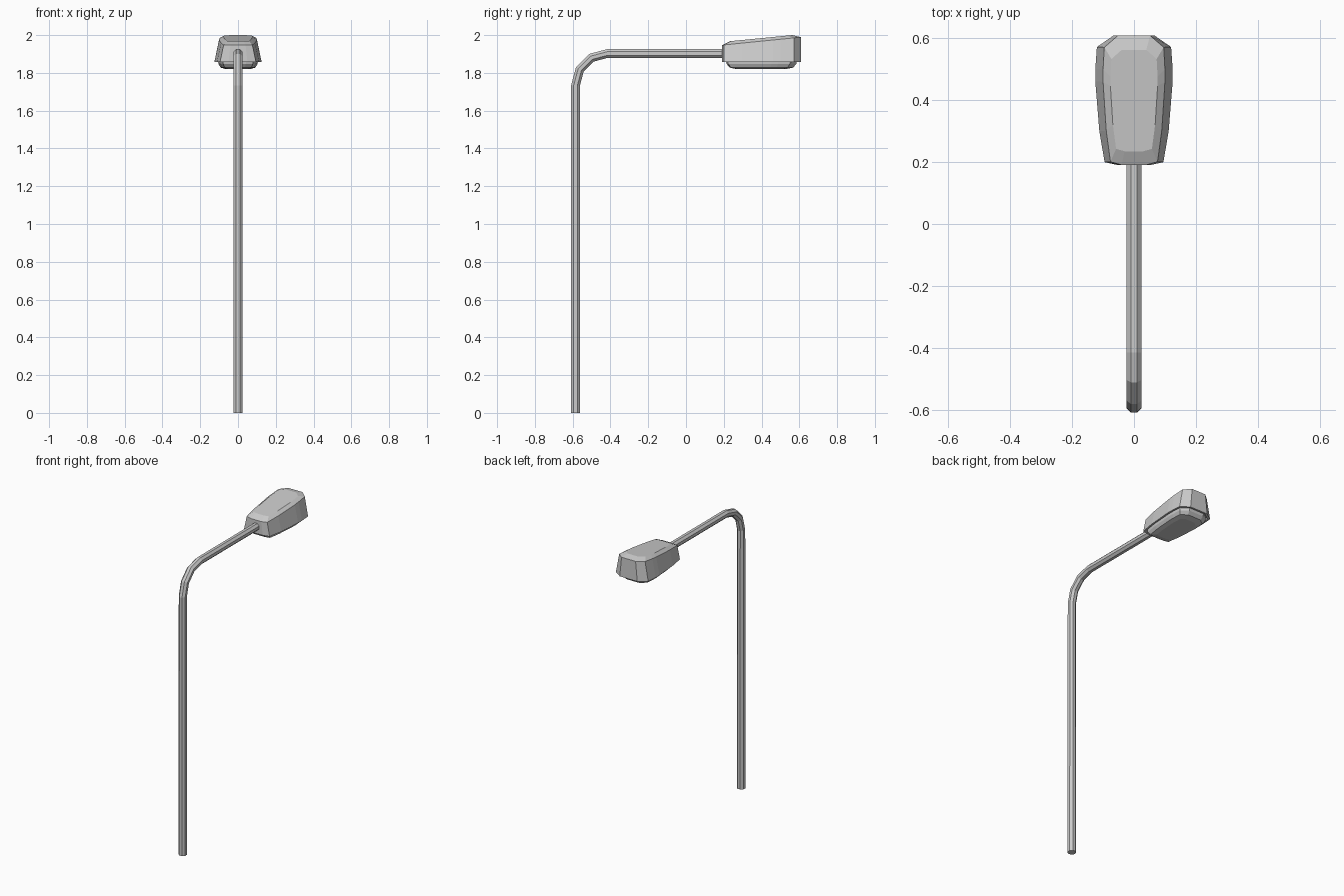
import bpy, bmesh
from math import sin, cos, pi, radians

if "Cube" in bpy.data.objects:
    bpy.data.objects.remove(bpy.data.objects["Cube"])


def loft(name, rings):
    """Skin a list of closed rings and cap both ends."""
    bm = bmesh.new()
    loops = [[bm.verts.new(p) for p in ring] for ring in rings]
    for a, b in zip(loops, loops[1:]):
        n = len(a)
        for i in range(n):
            j = (i + 1) % n
            bm.faces.new((a[i], a[j], b[j], b[i]))
    bm.faces.new(loops[0][::-1])
    bm.faces.new(loops[-1])
    bmesh.ops.recalc_face_normals(bm, faces=bm.faces)
    mesh = bpy.data.meshes.new(name)
    bm.to_mesh(mesh)
    bm.free()
    obj = bpy.data.objects.new(name, mesh)
    bpy.context.collection.objects.link(obj)
    return obj


# Pole: octagonal tube, vertical shaft, quarter bend, horizontal arm
def tube_ring(y, z, tilt, apothem):
    r = apothem / cos(pi / 8)
    ring = []
    for i in range(8):
        a = pi / 8 + i * pi / 4
        u, v = r * cos(a), r * sin(a)
        ring.append((u, y + v * cos(tilt), z - v * sin(tilt)))
    return ring


BEND_R, BEND_Y, BEND_Z = 0.17, -0.415, 1.733
path = [(-0.585, 0.0, 0.0, 0.025)]
for deg in (0, 30, 60, 90):
    t = radians(deg)
    path.append((BEND_Y - BEND_R * cos(t), BEND_Z + BEND_R * sin(t), t, 0.0235))
path.append((0.23, BEND_Z + BEND_R, pi / 2, 0.0235))
loft("pole", [tube_ring(*p) for p in path])

# Lamp head: half outline in plan, mirrored across x
HALF = [(0.05, 0.19), (0.095, 0.20), (0.112, 0.30), (0.125, 0.46),
        (0.125, 0.50), (0.12, 0.572), (0.065, 0.61)]
OUTLINE = HALF + [(-x, y) for x, y in reversed(HALF)]
MID = 0.395


def head_ring(sx, sy, z_near, z_far):
    ring = []
    for x, y in OUTLINE:
        t = (y - 0.19) / 0.42
        ring.append((x * sx, MID + (y - MID) * sy, z_near + (z_far - z_near) * t))
    return ring


# Housing: recessed underside, rim, sloping walls, chamfered lid
loft("lamp_housing", [
    head_ring(0.88, 0.92, 1.868, 1.868),
    head_ring(0.90, 0.94, 1.858, 1.858),
    head_ring(1.00, 1.00, 1.858, 1.858),
    head_ring(0.80, 0.995, 1.947, 1.989),
    head_ring(0.61, 0.78, 1.968, 2.000),
])

# Lens: shallow faceted bowl under the housing
loft("lamp_lens", [
    head_ring(0.85, 0.90, 1.870, 1.870),
    head_ring(0.83, 0.88, 1.848, 1.848),
    head_ring(0.74, 0.80, 1.828, 1.828),
    head_ring(0.52, 0.62, 1.820, 1.820),
])
